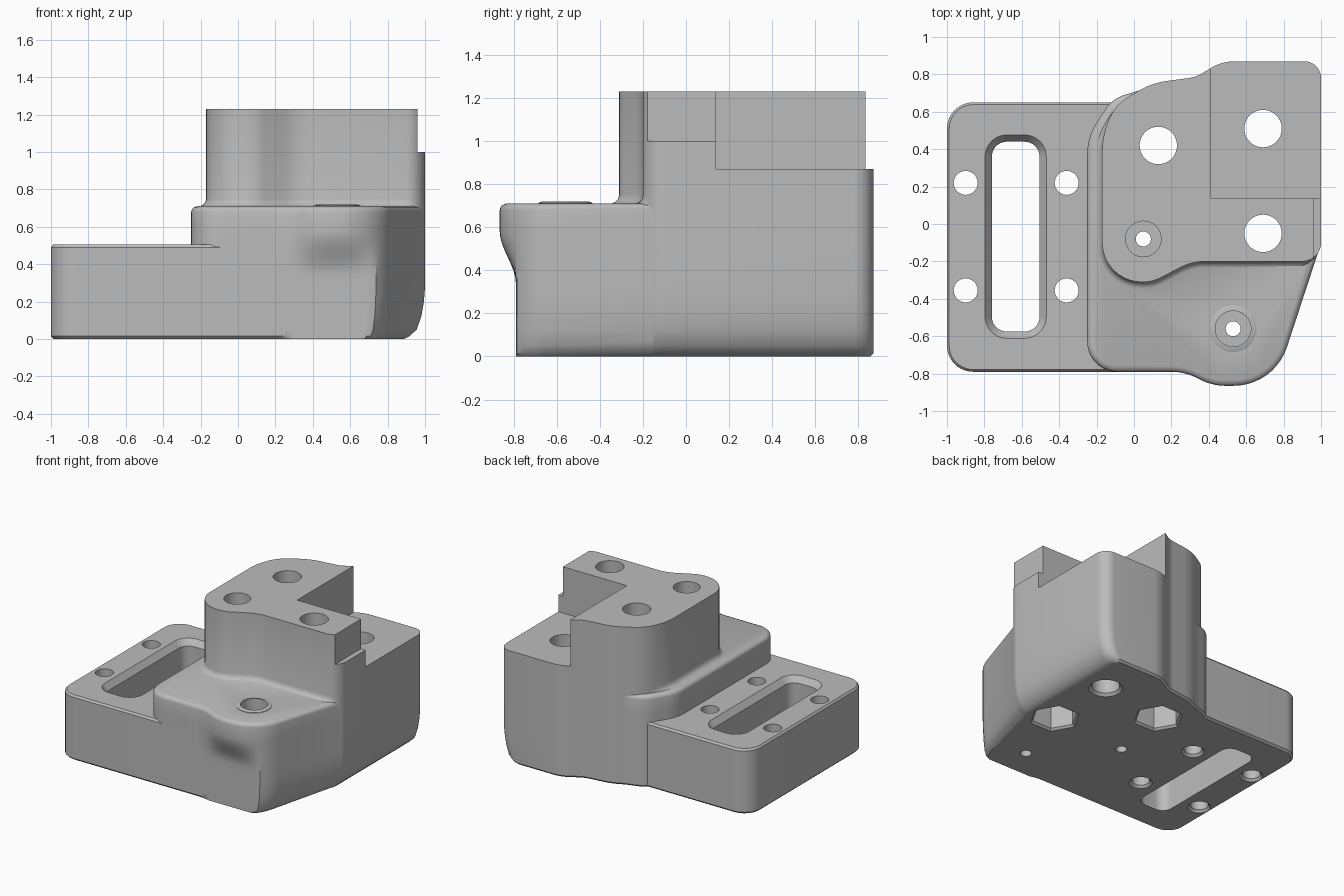
import bpy, math
from mathutils import Vector, Matrix

cube = bpy.data.objects.get("Cube")
if cube:
    bpy.data.objects.remove(cube, do_unlink=True)

grey = bpy.data.materials.new("plain_grey")
grey.use_nodes = True
grey.diffuse_color = (0.5, 0.5, 0.5, 1)
for node in grey.node_tree.nodes:
    if node.type == 'BSDF_PRINCIPLED':
        node.inputs["Base Color"].default_value = grey.diffuse_color
        node.inputs["Roughness"].default_value = 0.6


def clamp(v):
    return max(0.0, min(1.0, v))


def smooth(a, b, v):
    t = clamp((v - a) / (b - a))
    return t * t * (3 - 2 * t)


def rounded(corners, steps=10):
    """Closed outline from counter-clockwise (x, y, radius) corners."""
    out = []
    count = len(corners)
    for i, (x, y, r) in enumerate(corners):
        c = Vector((x, y))
        d1 = (c - Vector(corners[i - 1][:2])).normalized()
        d2 = (Vector(corners[(i + 1) % count][:2]) - c).normalized()
        turn = math.atan2(d1.x * d2.y - d1.y * d2.x, d1.dot(d2))
        if r == 0:
            out.append(c)
            continue
        start = c - d1 * r * math.tan(abs(turn) / 2)
        side = math.copysign(r, turn)
        centre = start + Vector((-d1.y, d1.x)) * side
        for k in range(steps + 1):
            out.append(centre + Matrix.Rotation(turn * k / steps, 2) @ (start - centre))
    return out


def rect(x0, x1, y0, y1, r=0):
    return rounded([(x0, y0, r), (x1, y0, r), (x1, y1, r), (x0, y1, r)])


def circle(x, y, r, n=40):
    return [Vector((x + r * math.cos(math.tau * k / n), y + r * math.sin(math.tau * k / n)))
            for k in range(n)]


def loft(name, outline, levels, warp=None):
    """Stack copies of an outline at (height, outward offset) levels."""
    n = len(outline)
    verts, faces = [], []
    for z, off in levels:
        for i, p in enumerate(outline):
            a = (p - outline[i - 1]).normalized()
            b = (outline[(i + 1) % n] - p).normalized()
            n1, n2 = Vector((a.y, -a.x)), Vector((b.y, -b.x))
            miter = (n1 + n2) / max(0.3, 1 + n1.dot(n2))
            o = off(p) if callable(off) else off
            q = p + miter * o
            v = Vector((q.x, q.y, z))
            verts.append(warp(v) if warp else v)
    for k in range(len(levels) - 1):
        for i in range(n):
            j = (i + 1) % n
            faces.append((k * n + i, k * n + j, k * n + n + j, k * n + n + i))
    faces.append(tuple(reversed(range(n))))
    faces.append(tuple(range((len(levels) - 1) * n, len(levels) * n)))
    mesh = bpy.data.meshes.new(name)
    mesh.from_pydata(verts, [], faces)
    mesh.materials.append(grey)
    obj = bpy.data.objects.new(name, mesh)
    bpy.context.collection.objects.link(obj)
    return obj


def combine(target, other, operation):
    mod = target.modifiers.new("join", 'BOOLEAN')
    mod.operation, mod.solver, mod.object = operation, 'EXACT', other
    bpy.context.view_layer.update()
    graph = bpy.context.evaluated_depsgraph_get()
    mesh = bpy.data.meshes.new_from_object(target.evaluated_get(graph))
    target.modifiers.clear()
    target.data = mesh
    bpy.data.objects.remove(other, do_unlink=True)


DRAFT = [(0, 0.1), (0.05, 0.045), (0.12, 0.02), (0.2, 0.006), (0.28, 0)]


def shape_side(v):
    """Tuck the lower right side in and fade the front bulge out downward."""
    pull = 0
    for (z0, d0), (z1, d1) in zip(DRAFT, DRAFT[1:]):
        if z0 <= v.z <= z1:
            pull = d0 + (d1 - d0) * (v.z - z0) / (z1 - z0)
    v.x -= pull * clamp((v.x - 0.6) / 0.4)
    if v.y < -0.79:
        v.y = -0.79 + (v.y + 0.79) * smooth(0.34, 0.58, v.z)
    return v


def foot(amount):
    """Fillet at the column foot, fading out at the back and right."""
    return lambda p: amount * clamp((0.97 - p.x) / 0.1) * clamp((0.6 - p.y) / 0.2)


LOW = [(0, -0.015), (0.015, 0), (0.05, 0), (0.12, 0), (0.2, 0), (0.28, 0)]

# Slotted base plate
bracket = loft("mounting_block", rounded([(-1, -0.79, 0.14), (0.05, -0.79, 0),
                                          (0.05, 0.65, 0), (-1, 0.65, 0.14)]),
               [(0, -0.015), (0.015, 0), (0.49, 0), (0.505, -0.012)])

# Stepped body with front bulge
body = loft("body", rounded([
    (-0.25, -0.79, 0.16), (0.27, -0.79, 0.3), (0.42, -0.865, 0.3), (0.75, -0.865, 0.3),
    (0.998, -0.11, 0), (0.8, 0.2, 0), (0.3, 0.5, 0), (0.1, 0.735, 0),
    (-0.12, 0.67, 0.2), (-0.25, 0.46, 0.3)]),
    LOW + [(0.34 + 0.03 * k, 0) for k in range(9)]
    + [(0.68, 0), (0.692, -0.003), (0.702, -0.011), (0.71, -0.03)], shape_side)
combine(bracket, body, 'UNION')

# Tall column with the rear block
column = loft("column", rounded([
    (-0.17, -0.31, 0.21), (0.1, -0.31, 0.2), (0.31, -0.2, 0.3), (1, -0.2, 0.1),
    (1, 0.87, 0.09), (0.47, 0.87, 0.25), (0.33, 0.785, 0.2), (0.1, 0.755, 0.4),
    (-0.1, 0.64, 0.25), (-0.17, 0.47, 0.4)]),
    LOW + [(0.5, 0), (0.69, foot(0.035)), (0.71, foot(0.033)), (0.718, foot(0.017)),
           (0.73, foot(0.006)), (0.75, 0), (1.23, 0)], shape_side)
combine(bracket, column, 'UNION')

# Steps cut from the column
for area, floor in ((rect(0.41, 1.2, 0.14, 1.1), 0.87), (rect(0.96, 1.2, -0.5, 0.2), 1.0)):
    combine(bracket, loft("step_cutter", area, [(floor, 0), (1.4, 0)]), 'DIFFERENCE')

# Raised tabs beside the rear hole, and the screw lip
for x0, x1 in ((0.38, 0.63), (0.75, 0.99)):
    tab = loft("tab", rect(x0, x1, 0.405, 0.61, 0.015),
               [(0.84, 0), (0.89, 0), (0.9, -0.005), (0.905, -0.015)])
    combine(tab, loft("tab_cutter", circle(0.69, 0.51, 0.115), [(0.8, 0), (1, 0)]), 'DIFFERENCE')
    combine(bracket, tab, 'UNION')
combine(bracket, loft("screw_lip", circle(0.53, -0.56, 0.125),
                      [(0.6, 0), (0.713, 0), (0.72, -0.018)]), 'UNION')

# Bolt holes, two with hexagonal nut pockets underneath
for x, y, pocket in ((0.13, 0.42, True), (0.69, -0.05, True), (0.69, 0.51, False)):
    lower = [(-0.1, 0.02), (0, 0.02), (0.02, 0)]
    combine(bracket, loft("bolt_hole", circle(x, y, 0.1), lower + [(1.5, 0)]), 'DIFFERENCE')
    if pocket:
        combine(bracket, loft("nut_pocket", circle(x, y, 0.165, 6),
                              [(-0.1, 0.015), (0, 0.015), (0.015, 0), (0.3, 0)]), 'DIFFERENCE')

# Counterbored screw holes
for x, y in ((0.05, -0.08), (0.53, -0.56)):
    combine(bracket, loft("screw_hole", circle(x, y, 0.04),
                          [(-0.1, 0), (0.3, 0), (0.3, 0.055), (1.5, 0.055)]), 'DIFFERENCE')

# Plate holes
for x in (-0.9, -0.36):
    for y in (0.22, -0.355):
        combine(bracket, loft("plate_hole", circle(x, y, 0.064),
                              [(-0.1, 0.018), (0, 0.018), (0.018, 0), (0.7, 0)]), 'DIFFERENCE')

# Long slot with a chamfered mouth
combine(bracket, loft("slot", rect(-0.76, -0.505, -0.575, 0.44, 0.08),
                      [(-0.1, 0), (0.46, 0), (0.505, 0.036), (0.6, 0.036)]), 'DIFFERENCE')

bpy.ops.object.select_all(action='DESELECT')
bracket.select_set(True)
bpy.context.view_layer.objects.active = bracket
bpy.ops.object.shade_smooth_by_angle(angle=math.radians(30))
